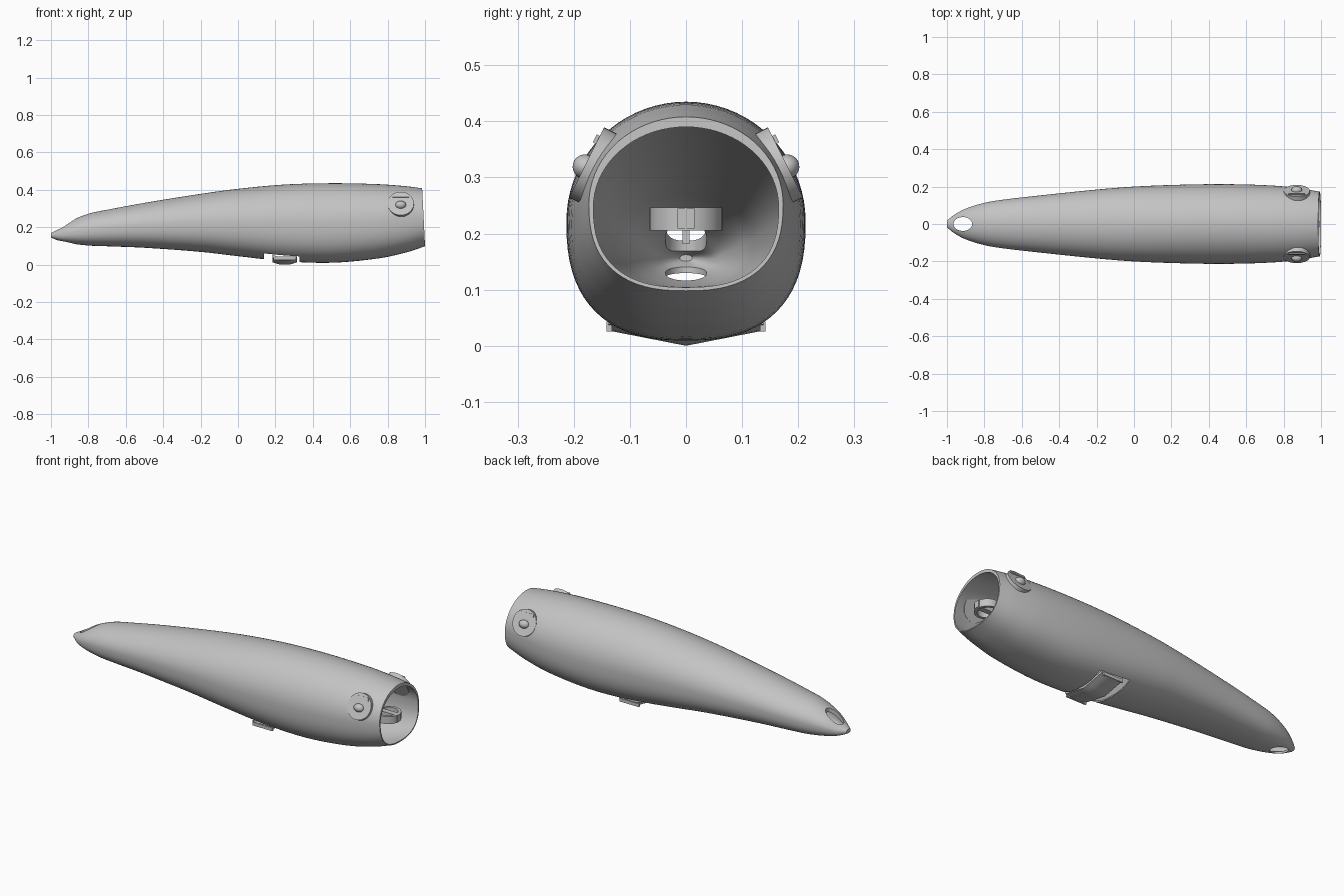
import bpy, bmesh, math
from mathutils import Vector, Matrix

if "Cube" in bpy.data.objects:
    bpy.data.objects.remove(bpy.data.objects["Cube"])

grey = bpy.data.materials.new("plain grey")
grey.use_nodes = True
COLOUR = (0.55, 0.55, 0.55, 1)
grey.diffuse_color = COLOUR
grey.node_tree.nodes["Principled BSDF"].inputs["Base Color"].default_value = COLOUR


def make(name, bm, smooth=True):
    """Turn a bmesh into a named, coloured object."""
    bmesh.ops.recalc_face_normals(bm, faces=bm.faces[:])
    mesh = bpy.data.meshes.new(name)
    bm.to_mesh(mesh)
    bm.free()
    obj = bpy.data.objects.new(name, mesh)
    bpy.context.collection.objects.link(obj)
    mesh.materials.append(grey)
    bpy.ops.object.select_all(action="DESELECT")
    bpy.context.view_layer.objects.active = obj
    obj.select_set(True)
    if smooth:
        bpy.ops.object.shade_smooth_by_angle(angle=math.radians(35))
    return obj


def box(bm, centre, size):
    matrix = Matrix.Translation(centre) @ Matrix.Diagonal((*size, 1))
    bmesh.ops.create_cube(bm, size=1, matrix=matrix)


def cylinder(bm, radius, depth, matrix, sides=40):
    bmesh.ops.create_cone(bm, cap_ends=True, segments=sides, radius1=radius,
                          radius2=radius, depth=depth, matrix=matrix)


# Hull stations: x, top z, bottom z, half width
STATIONS = [
    (-1, .168, .145, .018), (-.96, .19, .128, .05), (-.9, .23, .114, .082),
    (-.8, .272, .102, .113), (-.7, .293, .098, .13), (-.5, .33, .09, .153),
    (-.2, .378, .068, .184), (0, .405, .045, .2), (.25, .428, .018, .21),
    (.5, .435, .01, .213), (.75, .43, .033, .205), (.9, .419, .065, .189),
    (1, .408, .098, .173)]


def smooth_stations(steps=5):
    """Cubic interpolation through the hull stations."""
    last = len(STATIONS) - 1
    points = [Vector(s) for s in STATIONS]

    def slope(i):
        a, b = points[max(i - 1, 0)], points[min(i + 1, last)]
        return (b - a) / (b[0] - a[0])

    for i in range(last):
        a, b = points[i], points[i + 1]
        width = b[0] - a[0]
        for k in range(steps):
            t = k / steps
            yield (a * (2 * t**3 - 3 * t**2 + 1) + b * (3 * t**2 - 2 * t**3)
                   + slope(i) * width * (t**3 - 2 * t**2 + t)
                   + slope(i + 1) * width * (t**3 - t**2))
    yield points[last]


def section(bm, station, inner, sides=72):
    """Round above, slightly square below; inner sections are inset."""
    x, top, bottom, half = station
    if inner:
        x += .006 * (1 - x)
        gap = top - bottom
        top -= min(.018, gap * .25)
        bottom += min(.006, gap * .25)
        half -= min(.008, half * .4)
    middle, height = (top + bottom) / 2, (top - bottom) / 2
    ring = []
    for k in range(sides):
        a = math.tau * k / sides
        c, s = math.cos(a), math.sin(a)
        power = 1 if s >= 0 else 2 / 2.5
        y = half * math.copysign(abs(c) ** power, c)
        z = middle + height * math.copysign(abs(s) ** power, s)
        # The tail rim leans forward towards its top
        lean = .05 * max(0, z - .1) * max(0, (x - .9) / .1)
        ring.append(bm.verts.new((x - lean, y, z)))
    return ring


# Hollow hull: outer skin, rim, then inner skin back to the nose
bm = bmesh.new()
stations = list(smooth_stations())
rings = [section(bm, s, False) for s in stations]
rings += [section(bm, s, True) for s in reversed(stations)]
for a, b in zip(rings, rings[1:]):
    for k in range(len(a)):
        n = (k + 1) % len(a)
        bm.faces.new((a[k], a[n], b[n], b[k]))
bm.faces.new(rings[0])
bm.faces.new(rings[-1])
hull = make("hull", bm, smooth=False)

# Cutters: vertical nose hole and belly bay
bm = bmesh.new()
cylinder(bm, 1, 1, Matrix.Translation((-.915, 0, .2)) @ Matrix.Diagonal((.05, .037, .5, 1)))
nose_cutter = make("nose_cutter", bm, smooth=False)
bm = bmesh.new()
box(bm, (.235, 0, 0), (.19, .272, .16))
bay_cutter = make("bay_cutter", bm, smooth=False)
bpy.context.view_layer.objects.active = hull
for cutter in (nose_cutter, bay_cutter):
    cutter.hide_render = True
    cut = hull.modifiers.new("cut", "BOOLEAN")
    cut.operation, cut.solver, cut.object = "DIFFERENCE", "EXACT", cutter
    bpy.ops.object.modifier_apply(modifier=cut.name)
    bpy.data.objects.remove(cutter)
bpy.ops.object.select_all(action="DESELECT")
hull.select_set(True)
bpy.ops.object.shade_smooth_by_angle(angle=math.radians(35))

# Shallow keeled bridge across the belly bay
bm = bmesh.new()
bmesh.ops.create_grid(bm, x_segments=8, y_segments=8, size=1)
for v in bm.verts:
    u, w = v.co.x, v.co.y
    v.co = (.25 + .065 * u, .138 * w, .027 * abs(w) + .02 * max(0, abs(u) - .4))
base = bm.faces[:]
extruded = bmesh.ops.extrude_face_region(bm, geom=base, use_keep_orig=True)
for v in extruded["geom"]:
    if isinstance(v, bmesh.types.BMVert):
        v.co.z += .012
for side in (-1, 1):
    box(bm, (.25, .137 * side, .034), (.12, .01, .018))
make("belly_bridge", bm)

# Side bosses: tilted disc, raised chord bar and domed pin
for side, label in ((1, "back"), (-1, "front")):
    normal = Vector((0, .894 * side, .447))
    along = Vector((1, 0, 0))
    up = normal.cross(along) * -side
    up = up if up.z > 0 else -up
    centre = Vector((.87, .164 * side, .32))
    turn = Matrix((along, up, normal)).transposed().to_4x4()
    frame = Matrix.Translation(centre) @ turn
    bm = bmesh.new()
    cylinder(bm, .07, .03, frame)
    make(label + "_boss_disc", bm)
    bm = bmesh.new()
    bar = frame @ Matrix.Translation((0, .045, .014)) @ Matrix.Diagonal((.09, .016, .014, 1))
    bmesh.ops.create_cube(bm, size=1, matrix=bar)
    make(label + "_boss_bar", bm, smooth=False)
    bm = bmesh.new()
    dome = frame @ Matrix.Translation((0, -.008, .014)) @ Matrix.Diagonal((.029, .022, .022, 1))
    bmesh.ops.create_uvsphere(bm, u_segments=24, v_segments=12, radius=1, matrix=dome)
    make(label + "_boss_pin", bm)

# Flat ring inside the open tail
bm = bmesh.new()
profile = ((.065, .205), (.065, .246), (.05, .246), (.05, .205))
loops = []
for k in range(40):
    a = math.tau * k / 40
    loops.append([bm.verts.new((.925 + r * math.cos(a), r * math.sin(a), z)) for r, z in profile])
for k, loop in enumerate(loops):
    following = loops[(k + 1) % len(loops)]
    for j in range(4):
        n = (j + 1) % 4
        bm.faces.new((loop[j], loop[n], following[n], following[j]))
make("tail_ring", bm)

# Centre block through the ring, with a small peg under it
bm = bmesh.new()
box(bm, (.925, 0, .227), (.135, .03, .036))
box(bm, (.9, 0, .197), (.012, .012, .032))
make("tail_ring_block", bm, smooth=False)
